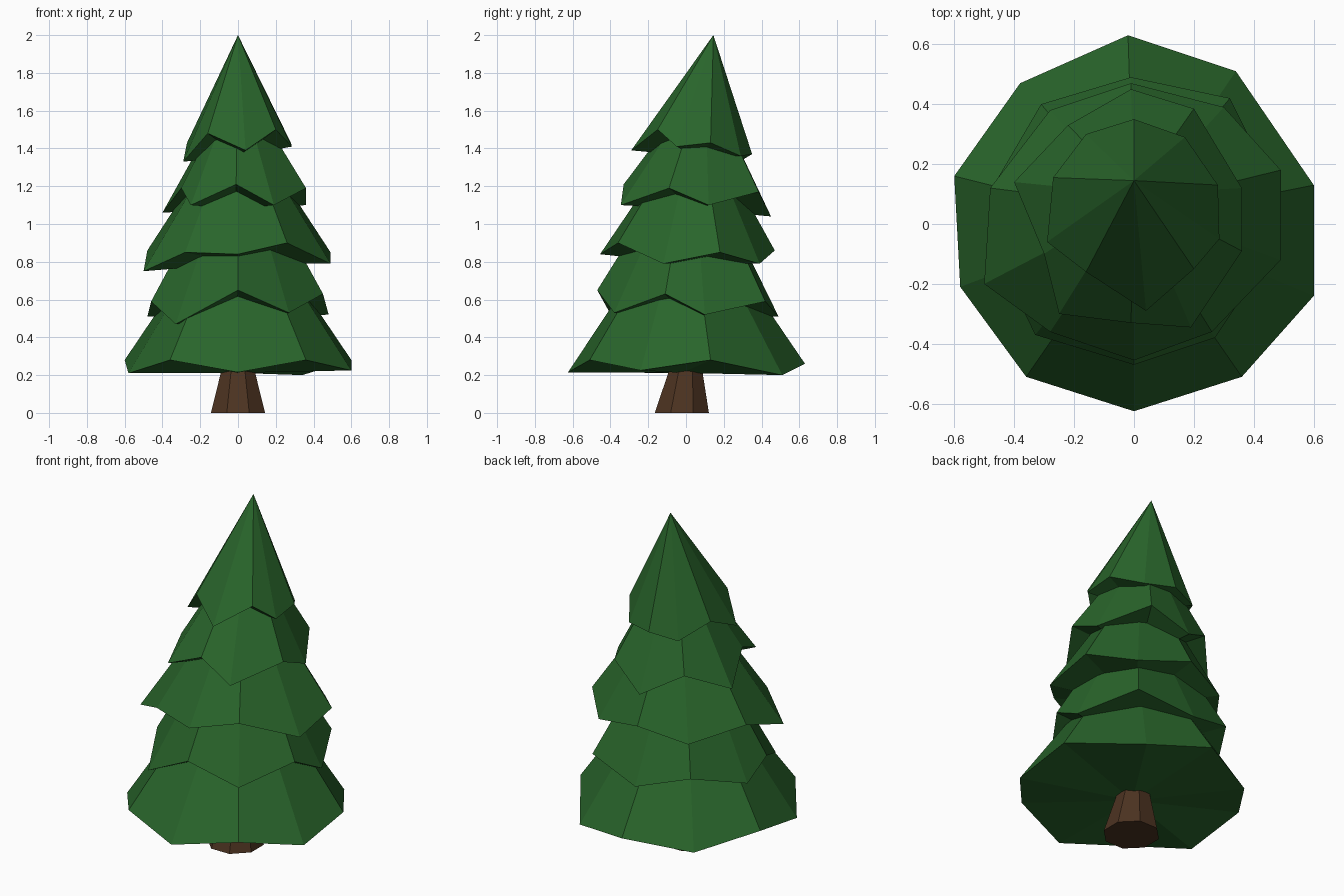
import bpy
import math

cube = bpy.data.objects.get("Cube")
if cube:
    bpy.data.objects.remove(cube, do_unlink=True)


def make_material(name, colour):
    mat = bpy.data.materials.new(name)
    mat.use_nodes = True
    mat.diffuse_color = colour
    mat.node_tree.nodes["Principled BSDF"].inputs["Base Color"].default_value = colour
    return mat


leaf_green = make_material("leaf green", (0.022, 0.13, 0.024, 1))
bark_brown = make_material("bark brown", (0.072, 0.033, 0.015, 1))


def add_mesh(name, verts, faces, material):
    mesh = bpy.data.meshes.new(name)
    mesh.from_pydata(verts, [], faces)
    mesh.materials.append(material)
    mesh.update()
    obj = bpy.data.objects.new(name, mesh)
    bpy.context.collection.objects.link(obj)
    return obj


def branch_tier(name, tip, rim):
    """Faceted cone from a zigzag rim (in hundredths) to a tip, closed below."""
    ring = [tuple(c / 100 for c in point) for point in rim]
    n = len(ring)
    # The underside meets in a hub level with the drooping rim corners
    low = sorted(p[2] for p in ring)[:n // 2]
    hub = (sum(p[0] for p in ring) / n, sum(p[1] for p in ring) / n, sum(low) / len(low))
    verts = ring + [tip, hub]
    faces = []
    for i in range(n):
        j = (i + 1) % n
        faces.append((i, j, n))
        faces.append((j, i, n + 1))
    return add_mesh(name, verts, faces, leaf_green)


def trunk(name, sides, sections):
    """Tapered faceted column; each section is (centre y, radius, z)."""
    verts = []
    for cy, radius, z in sections:
        for i in range(sides):
            a = math.tau * (i + 0.5) / sides
            verts.append((radius * math.cos(a), cy + radius * math.sin(a), z))
    faces = [tuple(reversed(range(sides))), tuple(range(sides, 2 * sides))]
    for i in range(sides):
        j = (i + 1) % sides
        faces.append((i, j, sides + j, sides + i))
    return add_mesh(name, verts, faces, bark_brown)


# Trunk
trunk("trunk", 8, [(-0.022, 0.155, 0), (0.005, 0.075, 0.3)])

# Branch tiers, rims counter-clockwise from the front
branch_tier("bottom_branches", (0, 0.01, 1.17), [
    (0, -62.5, 21.5), (36, -51, 28), (60, -24, 22.5), (60, 13, 28), (34, 51, 20),
    (-2, 63, 26), (-38, 47, 21), (-60, 16, 28), (-58, -21, 21), (-36, -51, 28)])

branch_tier("lower_branches", (0, 0.03, 1.45), [
    (0, -47, 65), (27, -38, 53), (45, -11, 63), (48, 10, 52), (32, 42, 59),
    (-1, 49, 51), (-31, 40, 60), (-48, 11, 51), (-46, -10, 59), (-33, -37, 47)])

branch_tier("middle_branches", (0, 0.06, 1.6), [
    (0, -45.5, 84), (26, -36, 90), (49, -12, 79), (49, 18, 85), (30, 39, 79),
    (-1, 47, 86), (-28, 38, 79), (-48, 12, 86), (-50, -20, 75), (-28, -36, 85)])

branch_tier("upper_branches", (0, 0.1, 1.78), [
    (-1, -33, 121), (19, -34.5, 110), (36, -9, 119), (36, 12, 110), (20, 38.5, 117),
    (-1, 45, 104), (-22, 33, 116), (-40, 14, 106), (-30, -10, 119), (-25, -30, 110)])

branch_tier("top_branches", (0, 0.145, 2), [
    (4, -29, 139), (20, -15, 150), (28.5, -5, 141), (28, 13, 143), (17, 29, 136),
    (0, 35, 137), (-16, 30, 134), (-27, 15.5, 143), (-29, -6, 133), (-16, -16, 148)])
